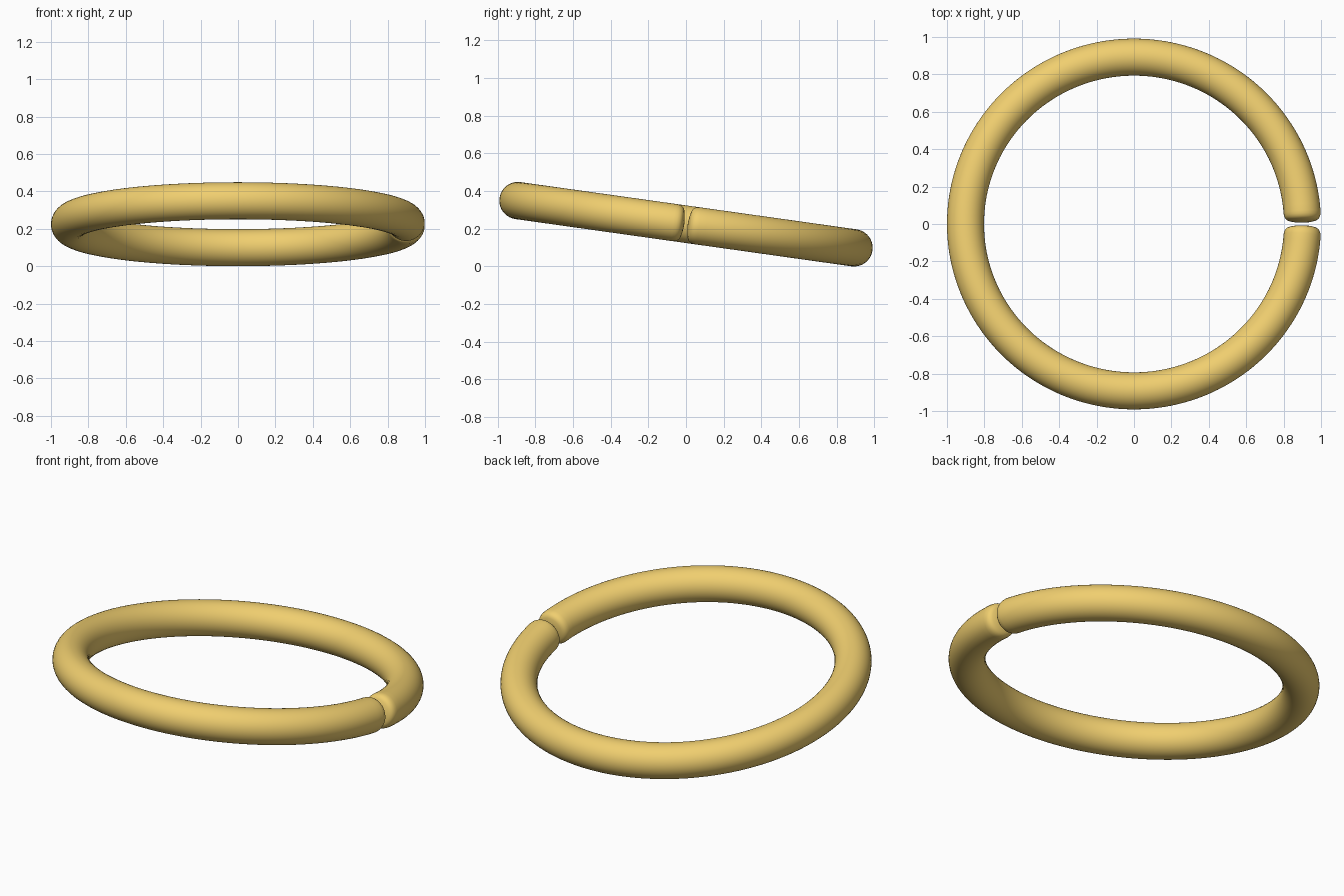
import bpy, bmesh
from math import sin, cos, pi, radians
from mathutils import Matrix

if "Cube" in bpy.data.objects:
    bpy.data.objects.remove(bpy.data.objects["Cube"])

R, TUBE, TILT = 0.901, 0.099, radians(8)
SEGMENTS, SIDES = 160, 40

# Domed end: (distance from the gap's middle, tube radius)
cap = [(0.0105, 0.025), (0.014, 0.05), (0.0195, 0.073), (0.025, 0.084),
       (0.034, 0.092), (0.046, 0.097), (0.062, TUBE)]
TIP = 0.009

start = [(s / R, r) for s, r in cap]
end = [(2 * pi - a, r) for a, r in reversed(start)]
a0, a1 = start[-1][0], end[0][0]
middle = [(a0 + (a1 - a0) * i / SEGMENTS, TUBE) for i in range(1, SEGMENTS)]

# Open ring: round sections swept around the circle
bm = bmesh.new()


def section(angle, radius):
    loop = []
    for j in range(SIDES):
        t = 2 * pi * j / SIDES
        d = R + radius * cos(t)
        loop.append(bm.verts.new((d * cos(angle), d * sin(angle), radius * sin(t))))
    return loop


loops = [section(a, r) for a, r in start + middle + end]
for p, q in zip(loops, loops[1:]):
    for j in range(SIDES):
        k = (j + 1) % SIDES
        bm.faces.new((p[j], p[k], q[k], q[j]))

# Close both tips
for loop, a in ((loops[0], TIP / R), (loops[-1], -TIP / R)):
    tip = bm.verts.new((R * cos(a), R * sin(a), 0))
    for j in range(SIDES):
        bm.faces.new((loop[j], loop[(j + 1) % SIDES], tip))

# Tilt the ring and stand it on the ground
bm.transform(Matrix.Translation((0, 0, R * sin(TILT) + TUBE)) @ Matrix.Rotation(-TILT, 4, 'X'))
bmesh.ops.recalc_face_normals(bm, faces=bm.faces)
for f in bm.faces:
    f.smooth = True
mesh = bpy.data.meshes.new("open_ring")
bm.to_mesh(mesh)
bm.free()
ring = bpy.data.objects.new("open_ring", mesh)
bpy.context.collection.objects.link(ring)

# Gold colour
gold = bpy.data.materials.new("gold")
gold.diffuse_color = (0.87, 0.62, 0.16, 1)
gold.use_nodes = True
gold.node_tree.nodes["Principled BSDF"].inputs["Base Color"].default_value = gold.diffuse_color
mesh.materials.append(gold)
